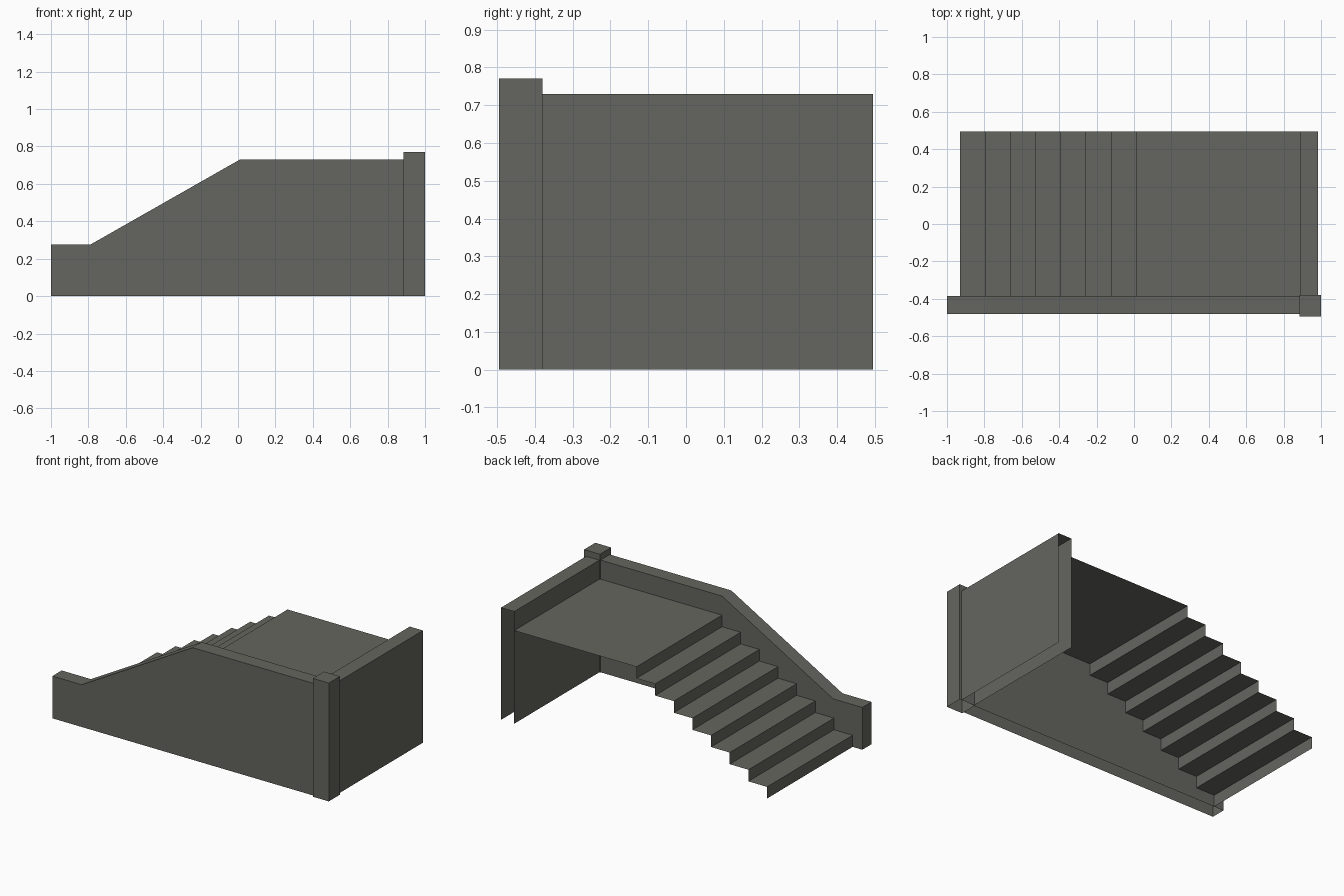
import bpy

if "Cube" in bpy.data.objects:
    bpy.data.objects.remove(bpy.data.objects["Cube"])

stone = bpy.data.materials.new("dark_grey_stone")
stone.diffuse_color = (0.13, 0.13, 0.115, 1)
stone.use_nodes = True
stone.node_tree.nodes["Principled BSDF"].inputs["Base Color"].default_value = stone.diffuse_color


def sheet(name, path, y0, y1, cap=None):
    """Sweep an open (x, z) path along y; cap closes front and back."""
    n = len(path)
    verts = [(x, y0, z) for x, z in path] + [(x, y1, z) for x, z in path]
    faces = [(i, i + 1, n + i + 1, n + i) for i in range(n - 1)]
    if cap:
        k = len(verts)
        m = len(cap)
        verts += [(x, y0, z) for x, z in cap] + [(x, y1, z) for x, z in cap]
        faces.append(tuple(reversed(range(k, k + m))))
        faces.append(tuple(range(k + m, k + 2 * m)))
    me = bpy.data.meshes.new(name)
    me.from_pydata(verts, [], faces)
    me.materials.append(stone)
    ob = bpy.data.objects.new(name, me)
    bpy.context.collection.objects.link(ob)
    return ob


# Stair flight and landing: one thin folded sheet
STEPS, X0, X1, LANDING = 8, -0.93, 0.01, 0.606
run, rise = (X1 - X0) / (STEPS - 1), LANDING / STEPS
steps = []
for i in range(STEPS):
    x = X0 + i * run
    steps += [(x, i * rise), (x, (i + 1) * rise)]
steps.append((0.89, LANDING))
sheet("stairs_and_landing", steps, -0.385, 0.495)

# Sloped side wall, hollow and open underneath
side = [(-1, 0), (-1, 0.275), (-0.79, 0.275), (0.01, 0.73), (0.885, 0.73)]
sheet("side_wall", side, -0.48, -0.385, side + [(0.885, 0)])

# End wall behind the landing, open at the back and underneath
end = [(0.89, 0), (0.89, 0.73), (0.985, 0.73), (0.985, 0)]
sheet("end_wall", end, -0.38, 0.495)

# Corner post
post = [(0.885, 0), (0.885, 0.77), (1, 0.77), (1, 0)]
sheet("corner_post", post, -0.495, -0.38, post)
